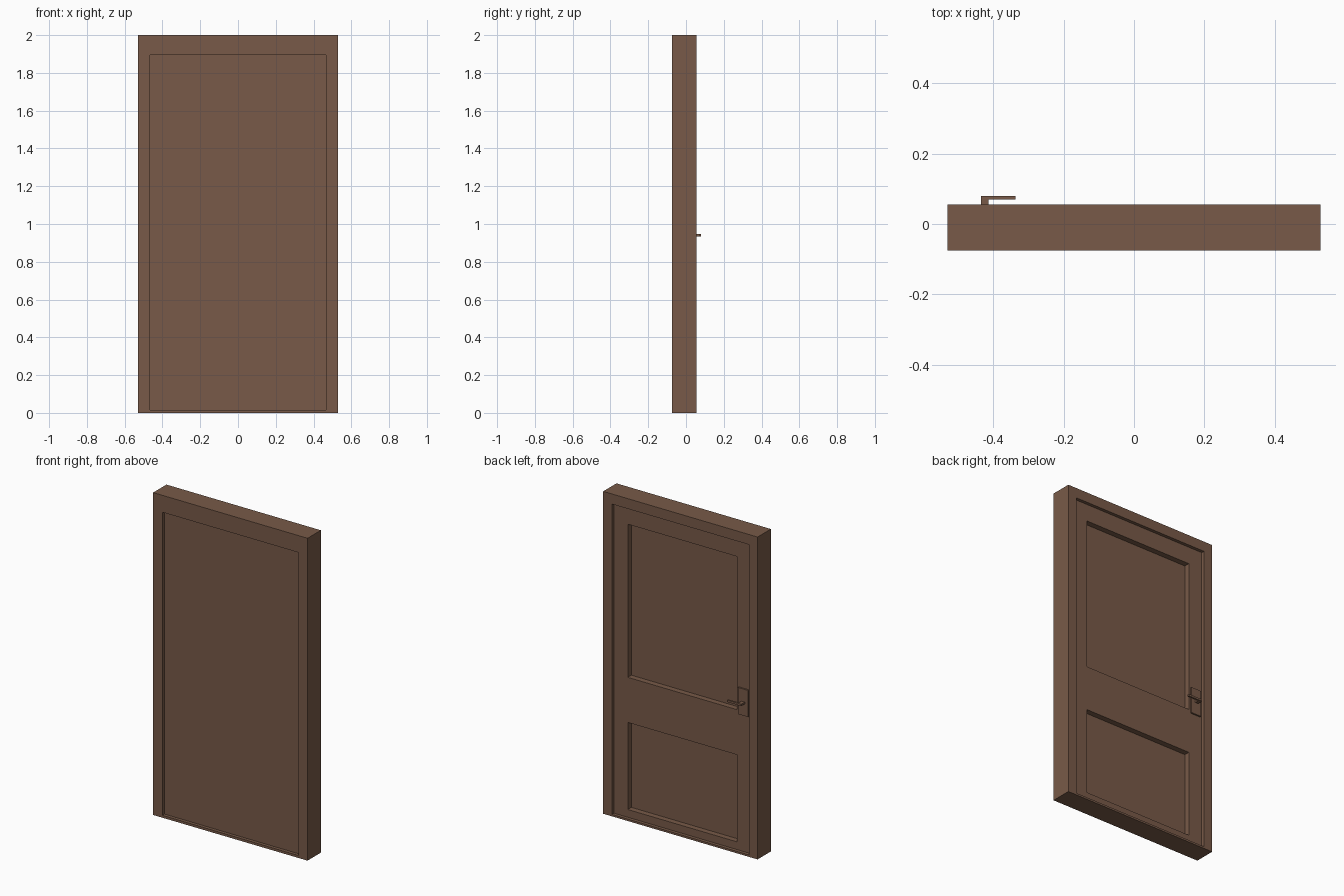
import bpy, bmesh
from mathutils import Vector

cube = bpy.data.objects.get("Cube")
if cube:
    bpy.data.objects.remove(cube, do_unlink=True)

brown = bpy.data.materials.new("brown_wood")
brown.use_nodes = True
colour = (0.188, 0.102, 0.065, 1)
brown.diffuse_color = colour
brown.node_tree.nodes["Principled BSDF"].inputs["Base Color"].default_value = colour


def finish(bm, name):
    bmesh.ops.recalc_face_normals(bm, faces=bm.faces)
    mesh = bpy.data.meshes.new(name)
    bm.to_mesh(mesh)
    bm.free()
    mesh.materials.append(brown)
    obj = bpy.data.objects.new(name, mesh)
    bpy.context.collection.objects.link(obj)
    return obj


def box(lo, hi):
    bm = bmesh.new()
    bmesh.ops.create_cube(bm, size=1)
    lo, hi = Vector(lo), Vector(hi)
    for v in bm.verts:
        v.co = (lo + hi) / 2 + v.co * (hi - lo)
    return bm


# Mitred door frame with a rebate: rectangular loops (half width, bottom, top, y)
FRONT, BACK = -0.075, 0.055
DOOR_FRONT, DOOR_BACK = -0.055, 0.035
loops = [
    (0.53, 0, 2, FRONT),
    (0.53, 0, 2, BACK),
    (0.47, 0.012, 1.937, BACK),
    (0.47, 0.012, 1.937, DOOR_FRONT),
    (0.467, 0.015, 1.895, DOOR_FRONT),
    (0.467, 0.015, 1.895, FRONT),
]
bm = bmesh.new()
rings = [[bm.verts.new(p) for p in ((-w, y, b), (w, y, b), (w, y, t), (-w, y, t))]
         for w, b, t, y in loops]
for i, ring in enumerate(rings):
    nxt = rings[(i + 1) % len(rings)]
    for j in range(4):
        k = (j + 1) % 4
        bm.faces.new((ring[j], ring[k], nxt[k], nxt[j]))
finish(bm, "door_frame")

# Door leaf: flat in front, two sunken panels at the back
PANEL_X = 0.375
PANELS = [(0.06, 0.60), (0.88, 1.83)]
bm = box((-0.471, DOOR_FRONT, 0.011), (0.471, DOOR_BACK, 1.938))
cuts = [((x, 0, 0), (1, 0, 0)) for x in (-PANEL_X, PANEL_X)]
cuts += [((0, 0, z), (0, 0, 1)) for panel in PANELS for z in panel]
for point, normal in cuts:
    bmesh.ops.bisect_plane(bm, geom=bm.verts[:] + bm.edges[:] + bm.faces[:],
                           plane_co=point, plane_no=normal)
sunken = []
for f in bm.faces:
    c = f.calc_center_median()
    if f.normal.y > 0.9 and abs(c.x) < PANEL_X and any(a < c.z < b for a, b in PANELS):
        sunken.append(f)
for f in sunken:
    new = bmesh.ops.extrude_discrete_faces(bm, faces=[f])["faces"][0]
    bmesh.ops.translate(bm, verts=new.verts[:], vec=(0, -0.035, 0))
finish(bm, "door_leaf")

# Handle plate and L-shaped lever
finish(box((-0.457, DOOR_BACK - 0.005, 0.86), (-0.387, 0.045, 1.025)), "handle_plate")
bm = bmesh.new()
outline = [(-0.435, 0.04), (-0.413, 0.04), (-0.413, 0.069),
           (-0.337, 0.069), (-0.337, 0.08), (-0.435, 0.08)]
face = bm.faces.new([bm.verts.new((x, y, 0.935)) for x, y in outline])
top = bmesh.ops.extrude_face_region(bm, geom=[face])["geom"]
bmesh.ops.translate(bm, verts=[g for g in top if isinstance(g, bmesh.types.BMVert)],
                    vec=(0, 0, 0.012))
finish(bm, "handle_lever")
